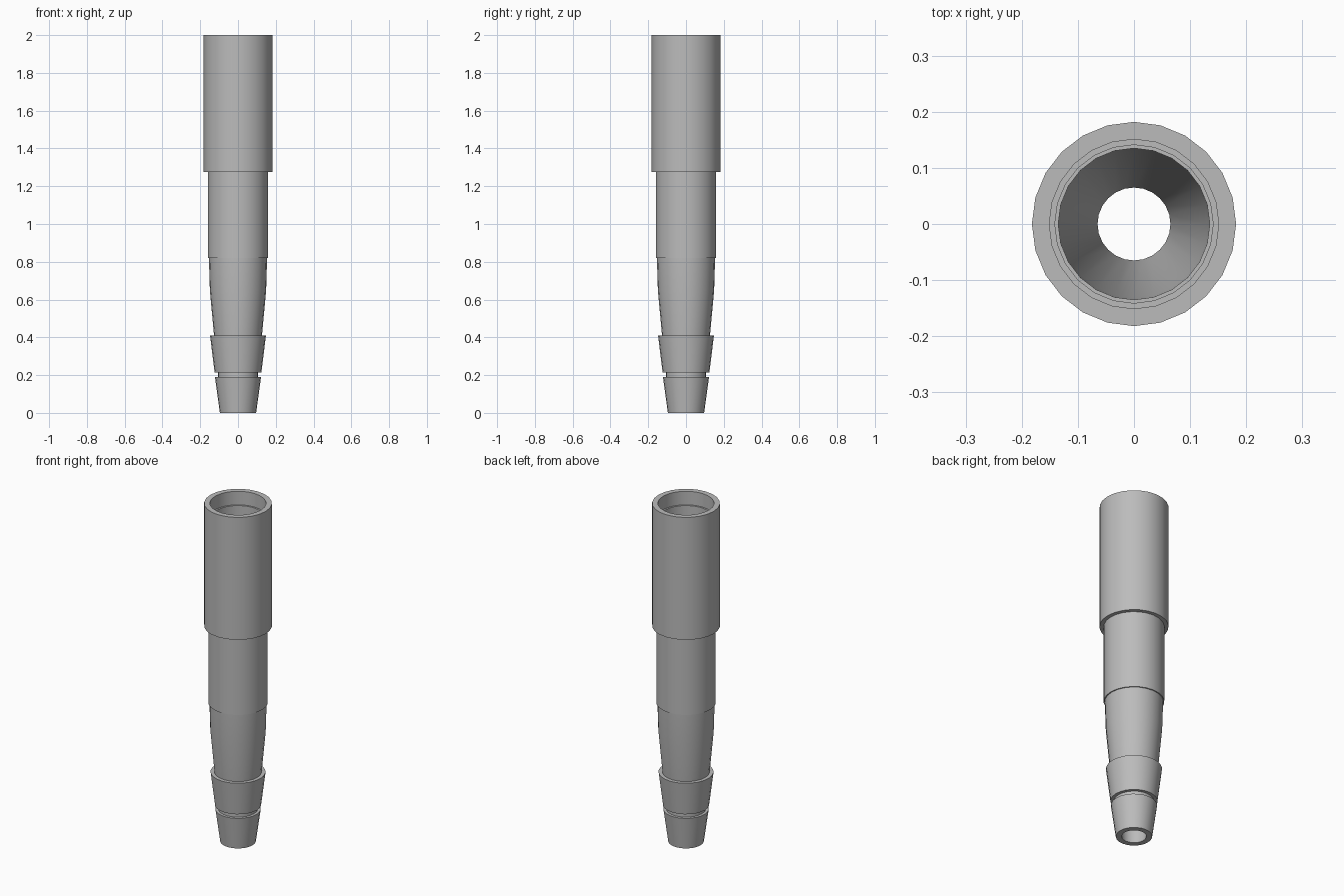
import bpy
import bmesh
import math

cube = bpy.data.objects.get("Cube")
if cube:
    bpy.data.objects.remove(cube, do_unlink=True)

SIDES = 24

grey = bpy.data.materials.new("plain grey")
grey.use_nodes = True
colour = (0.5, 0.5, 0.5, 1)
grey.diffuse_color = colour
grey.node_tree.nodes["Principled BSDF"].inputs["Base Color"].default_value = colour


def lathe(name, profile):
    """Spin a closed (radius, height) profile around z."""
    bm = bmesh.new()
    rings = []
    for i in range(SIDES):
        a = math.tau * i / SIDES
        rings.append([bm.verts.new((r * math.cos(a), r * math.sin(a), z))
                      for r, z in profile])
    n = len(profile)
    for i in range(SIDES):
        here, after = rings[i], rings[(i + 1) % SIDES]
        for j in range(n):
            k = (j + 1) % n
            bm.faces.new((here[j], after[j], after[k], here[k]))
    bmesh.ops.recalc_face_normals(bm, faces=bm.faces)
    mesh = bpy.data.meshes.new(name)
    bm.to_mesh(mesh)
    bm.free()
    mesh.materials.append(grey)
    obj = bpy.data.objects.new(name, mesh)
    bpy.context.collection.objects.link(obj)
    bpy.ops.object.select_all(action="DESELECT")
    obj.select_set(True)
    bpy.context.view_layer.objects.active = obj
    bpy.ops.object.shade_smooth_by_angle(angle=math.radians(30))
    return obj


# Outside, from the tip up: two barbs, tapered neck, shank and sleeve
outside = [
    (0.096, 0), (0.122, 0.19),
    (0.106, 0.19), (0.106, 0.215),
    (0.124, 0.215), (0.148, 0.41),
    (0.127, 0.41), (0.149, 0.65), (0.154, 0.82),
    (0.16, 0.82), (0.16, 1.275),
    (0.182, 1.275), (0.182, 2),
]

# Inside, from the mouth down: stepped socket and a tapering bore
inside = [
    (0.151, 2), (0.151, 1.92),
    (0.141, 1.92), (0.141, 1.275),
    (0.135, 1.275), (0.131, 0.82),
    (0.065, 0),
]

lathe("hose_connector", outside + inside)
